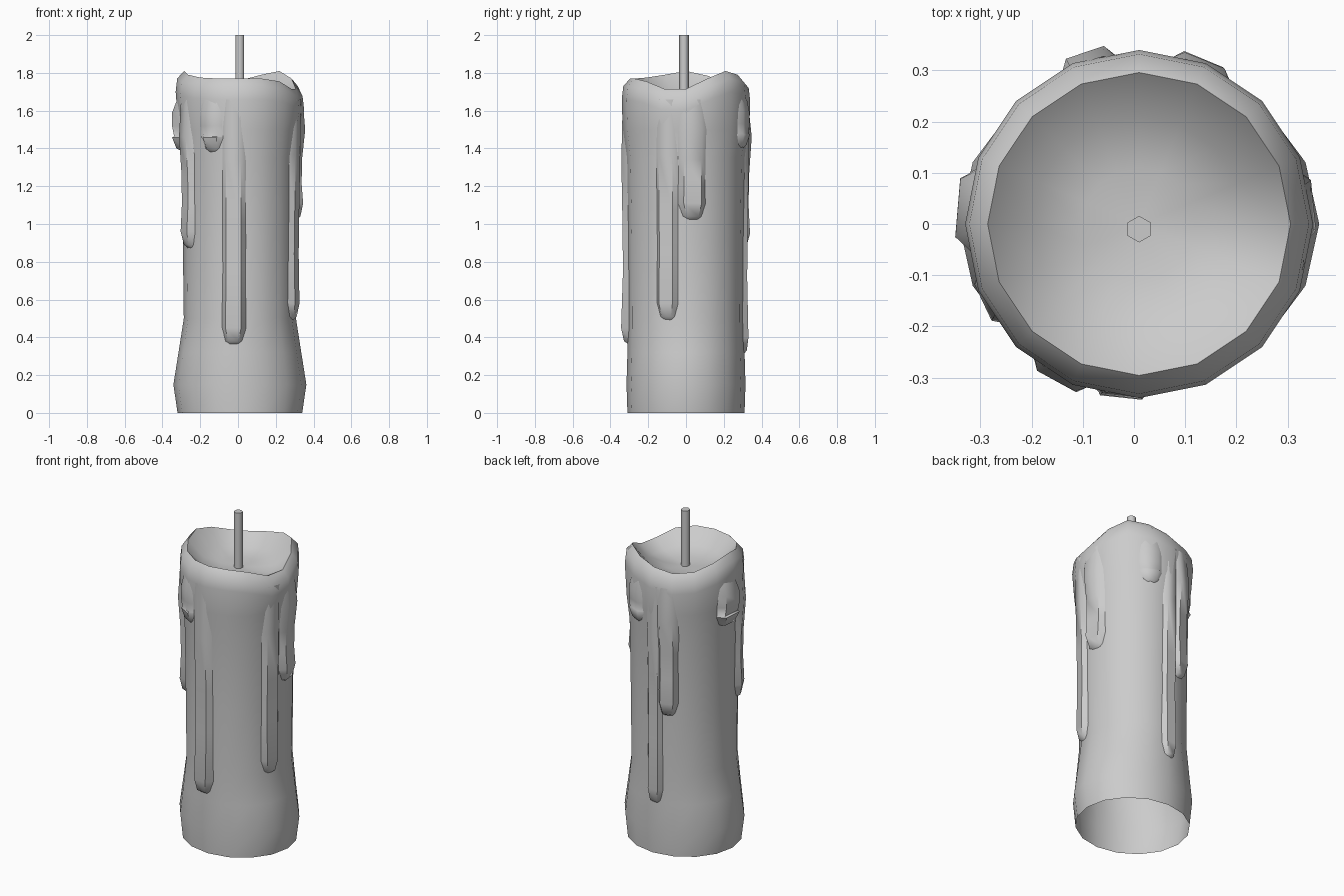
import bpy, bmesh, math

if "Cube" in bpy.data.objects:
    bpy.data.objects.remove(bpy.data.objects["Cube"])

CX, CY, SIDES = 0.01, 0.0, 16
# side profile of the wax: z, radius in x, radius in y
PROFILE = [(0, .33, .31), (.15, .352, .315), (.32, .325, .31), (.5, .297, .308),
           (.9, .302, .31), (1.35, .308, .318), (1.5, .325, .335)]
# height of the melted rim, counter-clockwise from +x
RIM = [1.715, 1.77, 1.81, 1.79, 1.76, 1.74, 1.75, 1.785,
       1.81, 1.79, 1.775, 1.77, 1.77, 1.77, 1.755, 1.715]


def body_radii(z):
    for (z0, a0, b0), (z1, a1, b1) in zip(PROFILE, PROFILE[1:]):
        if z <= z1:
            t = (z - z0) / (z1 - z0)
            return a0 + (a1 - a0) * t, b0 + (b1 - b0) * t
    return .332, .335


def point(angle, rx, ry, z):
    return (CX + rx * math.cos(angle), CY + ry * math.sin(angle), z)


def make_object(name, bm, angle=50):
    bmesh.ops.recalc_face_normals(bm, faces=bm.faces)
    mesh = bpy.data.meshes.new(name)
    bm.to_mesh(mesh)
    bm.free()
    obj = bpy.data.objects.new(name, mesh)
    bpy.context.collection.objects.link(obj)
    bpy.ops.object.select_all(action='DESELECT')
    obj.select_set(True)
    bpy.context.view_layer.objects.active = obj
    bpy.ops.object.shade_smooth_by_angle(angle=math.radians(angle))
    return obj


def bridge(bm, rings, closed):
    for a, b in zip(rings, rings[1:]):
        n = len(a)
        for i in range(n if closed else n - 1):
            j = (i + 1) % n
            bm.faces.new((a[i], a[j], b[j], b[i]))


# wax body: open at the bottom, wavy rim, hollow melted top
bm = bmesh.new()
angles = [2 * math.pi * i / SIDES for i in range(SIDES)]
rings = [[bm.verts.new(point(a, rx, ry, z)) for a in angles] for z, rx, ry in PROFILE]
for r, drop in ((.34, .11), (.332, .04), (.296, 0)):
    rings.append([bm.verts.new(point(a, r, r, h - drop)) for a, h in zip(angles, RIM)])
for r, base, follow in ((.21, 1.69, .35), (.11, 1.665, .1)):
    rings.append([bm.verts.new(point(a, r, r, base + (h - 1.77) * follow))
                  for a, h in zip(angles, RIM)])
bridge(bm, rings, True)
centre = bm.verts.new((CX, CY, 1.655))
for i in range(SIDES):
    bm.faces.new((rings[-1][i], rings[-1][(i + 1) % SIDES], centre))
make_object("wax_body", bm, 60)


# wax drip: a raised strip that follows the body and swells above its tip
def make_drip(name, degrees, tip, half_width, depth):
    bm = bmesh.new()
    mid = math.radians(degrees)
    top = 1.66
    span = top - tip
    rows = [(top, .9, 0)] + [(top - span * t, 1, .7) for t in (.25, .5, .7)]
    rows += [(tip + min(.09, span * .28), 1, 1), (tip + .02, .7, .55), (tip, .4, -.3)]
    rings = []
    for z, width, swell in rows:
        rx, ry = body_radii(z)
        ring = []
        for side, lift in ((-1, 0), (-.5, 1), (.5, 1), (1, 0)):
            extra = depth * swell if lift else -.015
            a = mid + math.radians(half_width) * side * width
            ring.append(bm.verts.new(point(a, rx + extra, ry + extra, z)))
        rings.append(ring)
    bridge(bm, rings, False)
    make_object(name, bm)


DRIPS = [("right_long", -19, .49, 13, .025), ("right_wide", 6, 1.02, 16, .03),
         ("front_long", -96, .36, 14, .035), ("front_short", -118, 1.38, 14, .022),
         ("left_short", 175, 1.38, 18, .04), ("left_mid", 206, .87, 13, .03),
         ("back_mid", 108, .86, 13, .035), ("back_long", 92, .31, 11, .022),
         ("back_short", 68, 1.4, 14, .018)]
for label, degrees, tip, half_width, depth in DRIPS:
    make_drip(label + "_drip", degrees, tip, half_width, depth)

# six-sided wick
bm = bmesh.new()
bmesh.ops.create_cone(bm, cap_ends=True, segments=6, radius1=.026, radius2=.026, depth=.37)
bmesh.ops.translate(bm, verts=bm.verts, vec=(.01, -.01, 1.815))
make_object("wick", bm, 65)
